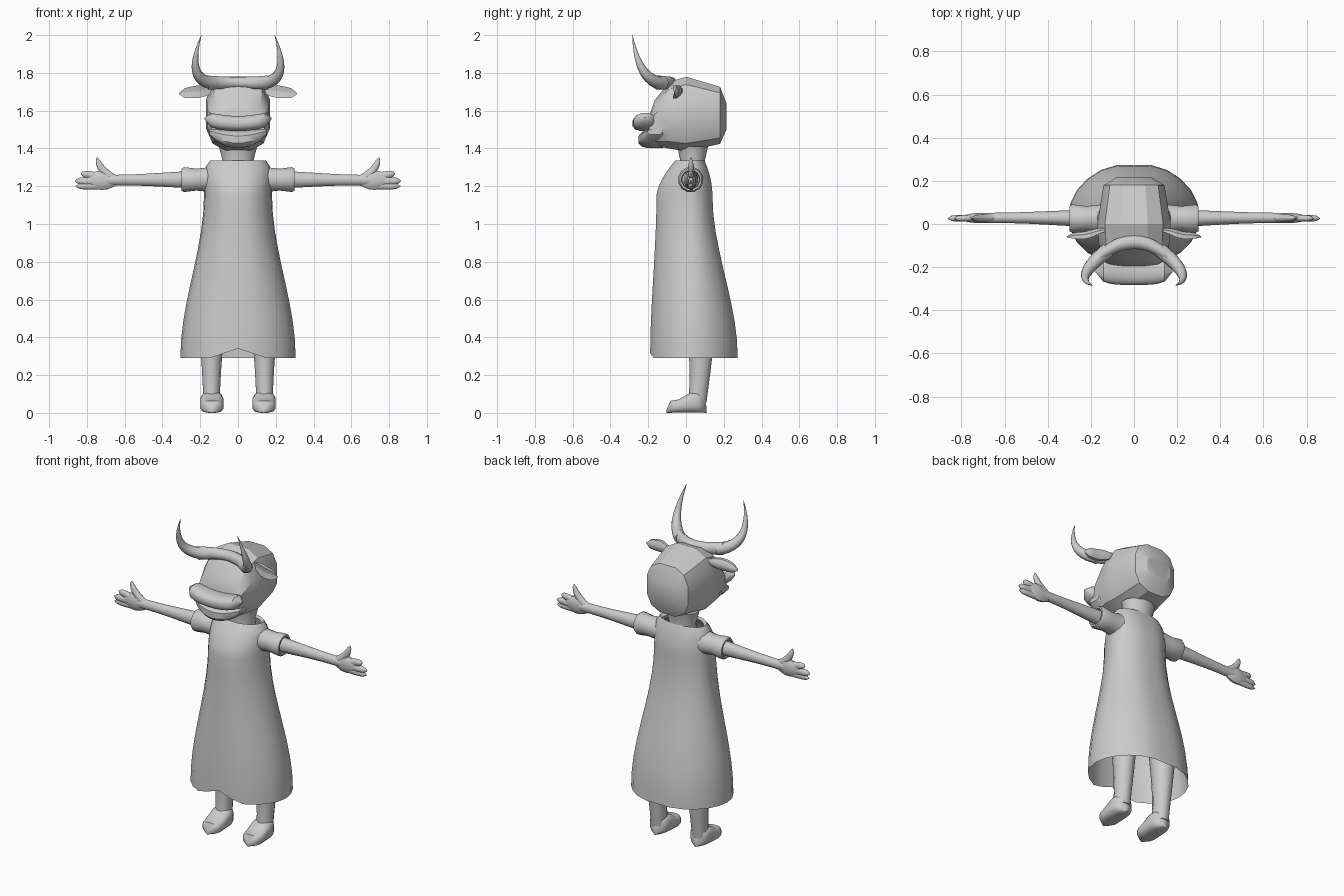
import bpy, bmesh, math
from mathutils import Vector

cube = bpy.data.objects.get("Cube")
if cube:
    bpy.data.objects.remove(cube)

X, Y, Z = Vector((1, 0, 0)), Vector((0, 1, 0)), Vector((0, 0, 1))
TONE = (0.6, 0.6, 0.6, 1)
grey = bpy.data.materials.new("plain grey")
grey.use_nodes = True
grey.diffuse_color = TONE
grey.node_tree.nodes["Principled BSDF"].inputs["Base Color"].default_value = TONE


def steps(count, start=0, end=1):
    """Evenly spaced values from start to end."""
    return [start + (end - start) * i / count for i in range(count + 1)]


def smooth(t):
    """Ease from zero to one."""
    t = min(max(t, 0), 1)
    return t * t * (3 - 2 * t)


def dome(t, power=4):
    """One at t = 0, rounding off to almost zero at t = 1 or -1."""
    return math.sqrt(max(1 - abs(t) ** power, 0.01))


def loft(name, rings, closed=True, caps=True, mirror=False, merge=True, angle=40):
    """Skin a list of equal point rings into one object."""
    bm = bmesh.new()
    rows = [[bm.verts.new(p) for p in ring] for ring in rings]
    count = len(rings[0])
    for a, b in zip(rows, rows[1:]):
        for i in range(count if closed else count - 1):
            j = (i + 1) % count
            bm.faces.new((a[i], a[j], b[j], b[i]))
    if caps:
        bm.faces.new(rows[0][::-1])
        bm.faces.new(rows[-1])
    bmesh.ops.recalc_face_normals(bm, faces=bm.faces)
    mesh = bpy.data.meshes.new(name)
    bm.to_mesh(mesh)
    bm.free()
    mesh.materials.append(grey)
    part = bpy.data.objects.new(name, mesh)
    bpy.context.collection.objects.link(part)
    if mirror:
        part.modifiers.new("Mirror", 'MIRROR').use_mirror_merge = merge
    bpy.ops.object.select_all(action='DESELECT')
    part.select_set(True)
    bpy.context.view_layer.objects.active = part
    bpy.ops.object.shade_smooth_by_angle(angle=math.radians(angle))


def oval(centre, u, v, power=1.0, count=12):
    """Oval ring with half axes u and v; a power below one makes it boxier."""
    ring = []
    for i in range(count):
        t = math.tau * (i + 0.5) / count
        c, s = math.cos(t), math.sin(t)
        c = math.copysign(abs(c) ** power, c)
        s = math.copysign(abs(s) ** power, s)
        ring.append(Vector(centre) + u * c + v * s)
    return ring


def limb(name, start, bend, end, radius, side=Y, flat=1.0, count=8):
    """Mirrored tube on a curve from start to end; radius is a rule over its length."""
    a, b, c = Vector(start), Vector(bend), Vector(end)
    rings = []
    for t in steps(count):
        centre = a.lerp(b, t).lerp(b.lerp(c, t), t)
        along = (b - a).lerp(c - b, t).normalized()
        v = along.cross(side).normalized()
        rings.append(oval(centre, v.cross(along) * radius(t) * flat, v * radius(t)))
    loft(name, rings, mirror=True)


def finger(name, start, end, size):
    """Straight rounded finger."""
    middle = Vector(start).lerp(Vector(end), 0.5)
    limb(name, start, middle, end, lambda t: size * dome(t, 6), flat=0.75)


# Dress: flared left half, mirrored so that the centre seam stays open
def dress_ring(z, inset=1.0):
    flare = smooth((1.15 - z) / 0.85)
    rise = max(0, (z - 1.15) / 0.19)
    width = (0.18 + 0.125 * flare) * (1 - 0.2 * rise ** 6) * inset
    front = (0.195 + 0.035 * flare) * (1 - 0.55 * rise ** 1.6) * inset
    back = (0.115 + 0.14 * flare) * (1 - 0.4 * rise ** 2) * inset
    ring = []
    for t in steps(12, 0, math.pi):
        s, c = math.sin(t), math.cos(t)
        seam = max(0, 1 - 3 * s)
        depth = (front if c > 0 else back) * (1 - 0.05 * seam)
        notch = 0.05 * max(0, 1 - 2 * s) if c > 0 and z < 0.3 else 0
        ring.append((width * s, 0.03 - depth * c, z + notch))
    return ring


levels = steps(9, 0.29, 1.15) + steps(5, 1.18, 1.335)
loft("dress", [dress_ring(z) for z in levels] + [dress_ring(1.32, 0.8)],
     closed=False, caps=False, mirror=True, merge=False, angle=50)

# Neck, widening toward the head
loft("neck", [oval((0, 0.035, z), X * r, Y * r * 0.8)
              for z, r in ((1.2, 0.1), (1.33, 0.083), (1.41, 0.105))])

# Sleeves with a cuff folded inward
loft("sleeves", [oval((x, 0.025, 1.235), Y * r, Z * r) for x, r in
                 ((0.13, 0.07), (0.22, 0.06), (0.285, 0.068), (0.3, 0.06), (0.3, 0.05), (0.25, 0.045))],
     caps=False, mirror=True)

# Arms, palms, thumbs and fingers
limb("arms", (0.2, 0.025, 1.235), (0.4, 0.03, 1.235), (0.7, 0.028, 1.232),
     lambda t: 0.047 - 0.018 * smooth(t * 1.1), flat=0.85)
limb("palms", (0.64, 0.028, 1.232), (0.72, 0.028, 1.23), (0.8, 0.027, 1.235),
     lambda t: 0.026 + 0.027 * math.sin(math.pi * t), flat=0.45)
limb("thumbs", (0.66, 0.028, 1.24), (0.735, 0.027, 1.285), (0.746, 0.026, 1.352),
     lambda t: 0.024 * dome(t, 2), flat=0.8)
finger("upper_fingers", (0.73, 0.027, 1.25), (0.832, 0.026, 1.268), 0.021)
finger("middle_fingers", (0.73, 0.027, 1.225), (0.863, 0.026, 1.228), 0.022)
finger("lower_fingers", (0.69, 0.027, 1.203), (0.86, 0.026, 1.2), 0.02)

# Legs, tapering to the ankle
limb("legs", (0.14, 0.065, 0.7), (0.14, 0.095, 0.35), (0.14, 0.06, 0.06),
     lambda t: 0.08 - 0.034 * smooth(t), flat=1.1)

# Shoes: rounded toe and heel, rising to the ankle
shoe = []
for t in steps(10):
    width = 0.062 * dome(2 * t - 1)
    height = (0.034 + 0.022 * smooth(2 * t - 0.4)) * dome(2 * t - 1, 8) ** 0.5
    shoe.append(oval((0.138, 0.21 * t - 0.102, height), X * width, Z * height, 0.65))
loft("shoes", shoe, mirror=True, angle=50)

# Head: coarse rings from the back to the face (y, half width, low, high)
loft("head", [oval((0, y, (low + high) / 2), X * w, Z * (high - low) / 2, 0.75)
              for y, w, low, high in (
                  (0.215, 0.085, 1.5, 1.64), (0.18, 0.145, 1.42, 1.73), (0, 0.175, 1.38, 1.785),
                  (-0.09, 0.168, 1.395, 1.755), (-0.165, 0.15, 1.41, 1.66),
                  (-0.195, 0.145, 1.42, 1.575))], angle=25)

# Muzzle and brow, swept across the face
across = steps(10, -1, 1)
loft("upper_lip", [oval((0.178 * s, -0.217, 1.532 + 0.027 * s * s),
                        Y * 0.067 * dome(s), Z * 0.041 * dome(s, 10), 0.75) for s in across])
loft("lower_jaw", [oval((0.152 * s, -0.165, 1.447 + 0.04 * s * s),
                        Y * 0.088 * dome(s * 0.9, 2), Z * 0.046 * dome(s * 0.95, 2), 0.65)
                   for s in across])
loft("horn_band", [oval((0.155 * s, -0.083 - 0.065 * s * s, 1.748),
                        Y * 0.034, Z * (0.032 + 0.007 * s * s)) for s in across])

# Horns, curving outward, forward and up to a point
limb("horns", (0.12, -0.12, 1.745), (0.285, -0.25, 1.75), (0.194, -0.284, 2),
     lambda t: 0.034 * (1.03 - t ** 1.6), count=12)

# Ears: leaf shape with a hollow front
ears = []
for t in steps(7):
    centre = Vector((0.12 + 0.192 * t, -0.03 - 0.03 * smooth(t * 1.6), 1.71 - 0.02 * t))
    leaf = (0.016 + 0.02 * smooth(t * 2.4)) * dome(t, 5)
    rim = oval(centre, Y * leaf * 0.75, Z * leaf, count=8)
    rim[3] = rim[4] = centre - Y * leaf * 0.1
    rim[3] = rim[3] + Z * leaf * 0.1
    ears.append(rim)
loft("ears", ears, mirror=True)
